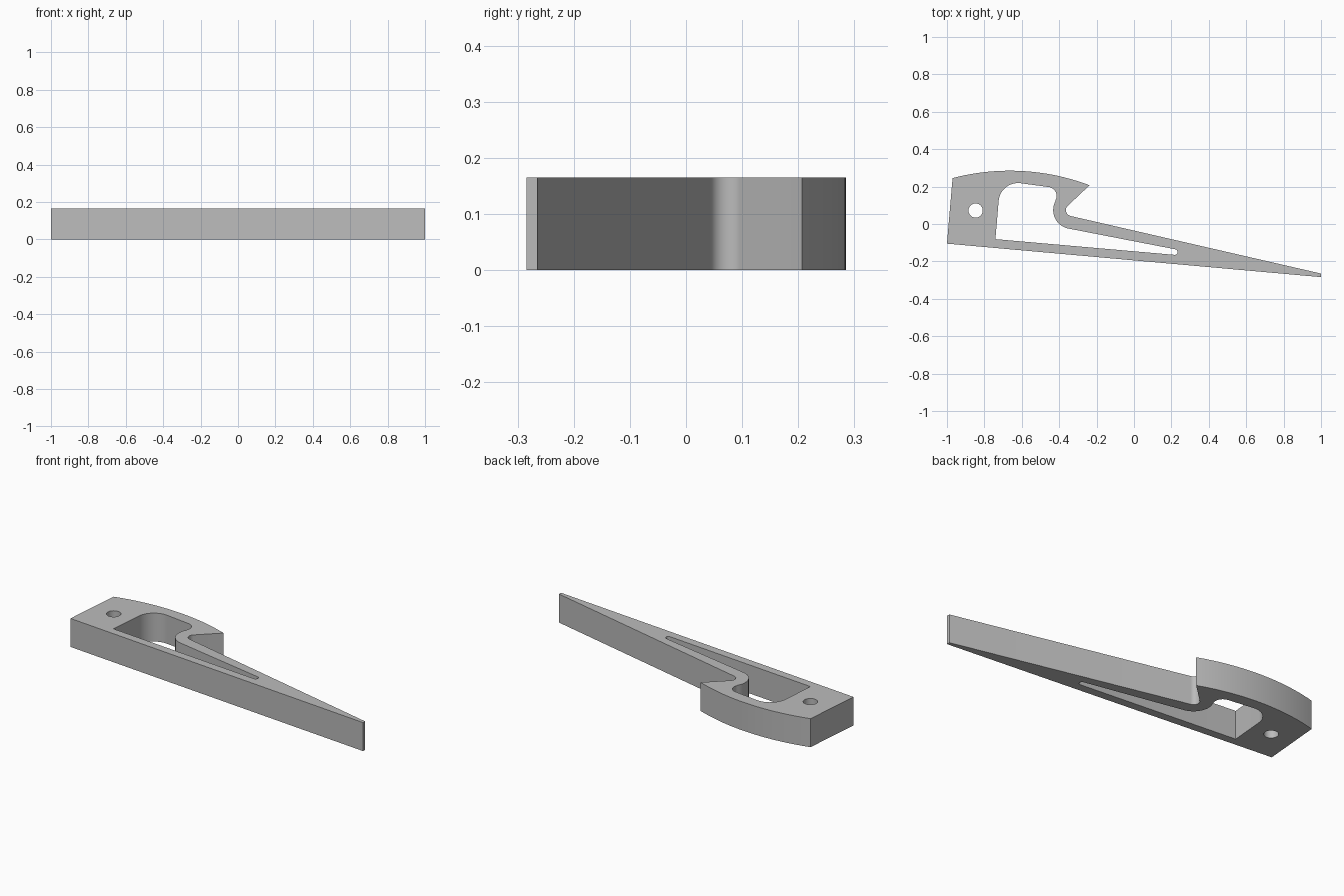
import bpy
import bmesh
from math import radians, sin, cos

cube = bpy.data.objects.get("Cube")
if cube:
    bpy.data.objects.remove(cube, do_unlink=True)

HEIGHT = 0.165

grey = bpy.data.materials.new("plain grey")
grey.use_nodes = True
grey.diffuse_color = (0.5, 0.5, 0.5, 1)
grey.node_tree.nodes["Principled BSDF"].inputs["Base Color"].default_value = (0.5, 0.5, 0.5, 1)


def arc(cx, cy, r, start, end, steps=16):
    """Points along a circular arc, angles in degrees."""
    angles = [radians(start + (end - start) * i / steps) for i in range(steps + 1)]
    return [(cx + r * cos(a), cy + r * sin(a)) for a in angles]


# Outer edge: wedge body, rounded notch and curved back
notch = (-0.332, 0.074)
outline = [(-1, -0.105), (1, -0.284), (1, -0.265)]
outline += arc(*notch, 0.032, 257.4, 133.7)[::1]
outline += arc(-0.664, -0.921, 1.206, 69.3, 104.7, 32)

# Opening: narrow slot, bend around the notch, rounded pocket
opening = [(-0.741, -0.081)]
opening += arc(0.218, -0.150, 0.015, -95, 79, 12)
opening += arc(*notch, 0.1, 257.4, 149.7, 24)
opening += arc(-0.462, 0.150, 0.048, -30, 83)
opening += arc(-0.62, 0.115, 0.104, 83, 175)

# Round pin hole
pin_hole = arc(-0.847, 0.072, 0.038, 0, 360, 32)[:-1]

# Fill the profile with its holes, then extrude it
bm = bmesh.new()
for loop in (outline, opening, pin_hole):
    verts = [bm.verts.new((x, y, 0)) for x, y in loop]
    for i, v in enumerate(verts):
        bm.edges.new((verts[i - 1], v))
bmesh.ops.triangle_fill(bm, edges=bm.edges[:], use_beauty=True)
top = bmesh.ops.extrude_face_region(bm, geom=bm.faces[:], use_keep_orig=True)
bmesh.ops.translate(bm, vec=(0, 0, HEIGHT),
                    verts=[g for g in top["geom"] if isinstance(g, bmesh.types.BMVert)])
bmesh.ops.recalc_face_normals(bm, faces=bm.faces[:])

mesh = bpy.data.meshes.new("wedge_clip")
bm.to_mesh(mesh)
bm.free()
mesh.materials.append(grey)
clip = bpy.data.objects.new("wedge_clip", mesh)
bpy.context.collection.objects.link(clip)

bpy.ops.object.select_all(action='DESELECT')
clip.select_set(True)
bpy.context.view_layer.objects.active = clip
bpy.ops.object.shade_smooth_by_angle(angle=radians(30))
